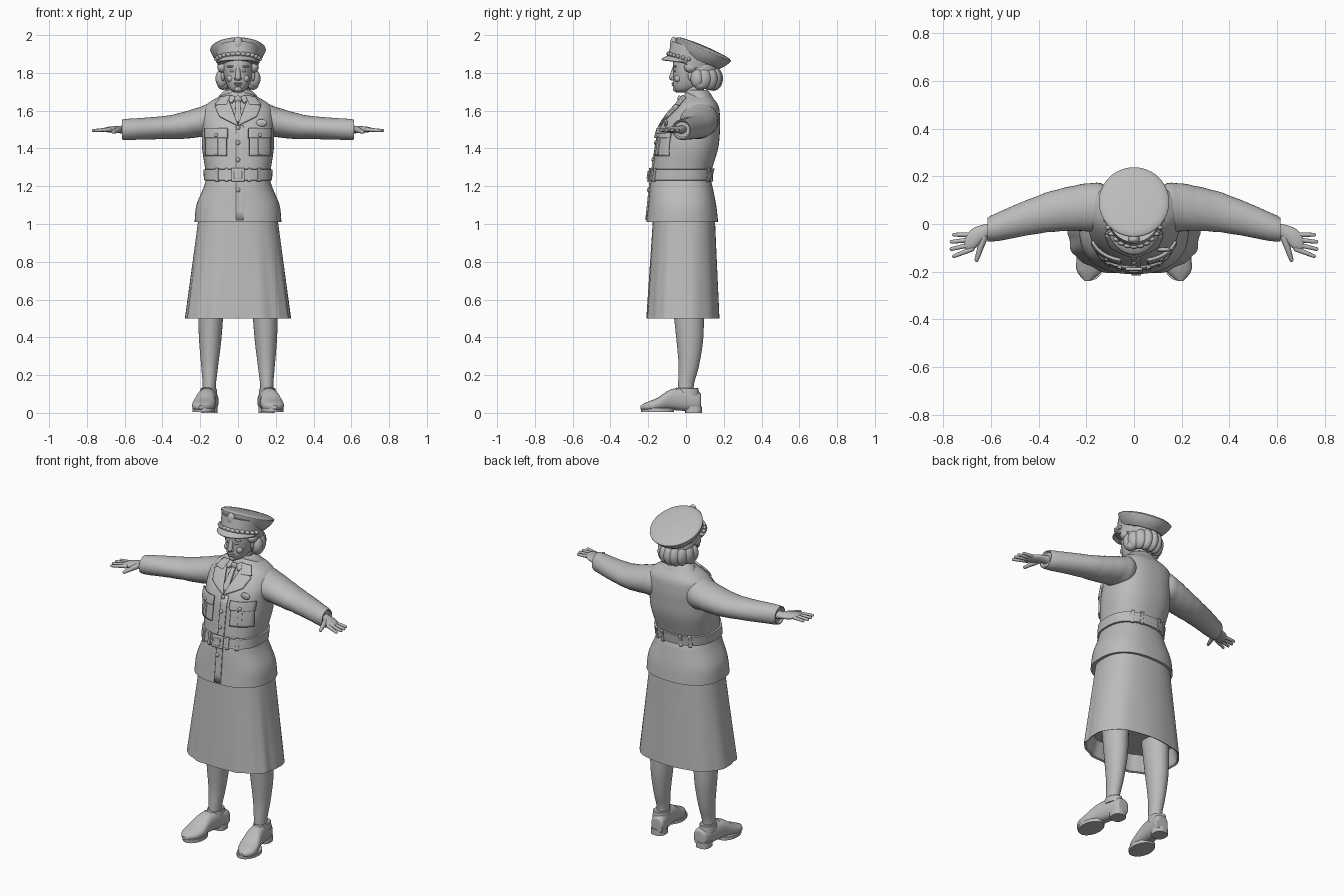
import bpy, bmesh
from math import sin, cos, pi, radians
from mathutils import Vector, Matrix

if "Cube" in bpy.data.objects:
    bpy.data.objects.remove(bpy.data.objects["Cube"])

GREY = (.5, .5, .5, 1)
grey = bpy.data.materials.new("plain grey")
grey.use_nodes = True
grey.diffuse_color = GREY
grey.node_tree.nodes["Principled BSDF"].inputs["Base Color"].default_value = GREY

AXIS_X, AXIS_Y, AXIS_Z = Matrix.Identity(3)
SPREAD = {"x": (AXIS_Y, AXIS_Z), "y": (AXIS_X, AXIS_Z), "z": (AXIS_X, AXIS_Y)}


def finish(name, bm, flip=1, thickness=0):
    for vert in bm.verts:
        vert.co.x *= flip
    bmesh.ops.recalc_face_normals(bm, faces=bm.faces)
    mesh = bpy.data.meshes.new(name)
    bm.to_mesh(mesh)
    bm.free()
    mesh.materials.append(grey)
    mesh.shade_smooth()
    mesh.set_sharp_from_angle(angle=radians(40))
    part = bpy.data.objects.new(name, mesh)
    bpy.context.scene.collection.objects.link(part)
    if thickness:
        solid = part.modifiers.new("thickness", "SOLIDIFY")
        solid.thickness, solid.offset = thickness, 0
    return part


def both(build, name, *args, **options):
    # the same part on the left and mirrored on the right
    for side, flip in (("left", 1), ("right", -1)):
        build(side + "_" + name, *args, flip=flip, **options)


def resample(rows, steps):
    # Catmull-Rom interpolation between cross-section rows
    rows = [Vector(row) for row in rows]
    padded = [rows[0]] + rows + [rows[-1]]
    dense = []
    for a, b, c, d in zip(padded, padded[1:], padded[2:], padded[3:]):
        for step in range(steps):
            t = step / steps
            bend = (c - a) * t + (a * 2 - b * 5 + c * 4 - d) * t * t + (b * 3 - a - c * 3 + d) * t ** 3
            dense.append(b + bend / 2)
    return dense + [rows[-1]]


def rounded(value, fullness):
    return (1 if value >= 0 else -1) * abs(value) ** (2 / fullness)


def skin(bm, rings, closed):
    for lower, upper in zip(rings, rings[1:]):
        for k in range(0 if closed else 1, len(lower)):
            bm.faces.new((lower[k], lower[k - 1], upper[k - 1], upper[k]))


def loft(name, rows, axis="z", fullness=2, steps=4, segments=32, wave=None, flip=1):
    # each row holds a centre and the two radii across the axis
    u, v = SPREAD[axis]
    bm = bmesh.new()
    rings = []
    for x, y, z, ru, rv in resample(rows, steps):
        ring = []
        for k in range(segments):
            angle = 2 * pi * k / segments
            grow = wave(x, z, angle) if wave else 1
            offset = u * ru * rounded(cos(angle), fullness) + v * rv * rounded(sin(angle), fullness)
            ring.append(bm.verts.new(Vector((x, y, z)) + offset * grow))
        rings.append(ring)
    skin(bm, rings, True)
    bm.faces.new(rings[0])
    bm.faces.new(rings[-1])
    return finish(name, bm, flip)


def hull(z, width, front, back):
    return 0, (back - front) / 2, z, width, (front + back) / 2


def blob(name, location, radii, flip=1):
    bm = bmesh.new()
    matrix = Matrix.Translation(location) @ Matrix.Diagonal((*radii, 1))
    bmesh.ops.create_uvsphere(bm, u_segments=20, v_segments=12, radius=1, matrix=matrix)
    return finish(name, bm, flip)


def capsule(name, start, end, start_radius, end_radius, flip=1):
    # tapered rod with round ends
    start, end = Vector(start), Vector(end)
    bm = bmesh.new()
    bmesh.ops.create_uvsphere(bm, u_segments=16, v_segments=12, radius=1)
    turn = (end - start).to_track_quat("Z", "Y")
    for vert in bm.verts:
        far = vert.co.z > .01
        vert.co = (end if far else start) + turn @ vert.co * (end_radius if far else start_radius)
    return finish(name, bm, flip)


JACKET = [hull(*row) for row in (
    (1.01, .23, .21, .17), (1.1, .22, .2, .16), (1.2, .18, .19, .14), (1.26, .17, .18, .13),
    (1.4, .19, .16, .17), (1.5, .19, .14, .18), (1.57, .19, .1, .18), (1.63, .17, .05, .17),
    (1.68, .09, .01, .13), (1.7, .05, 0, .1))]
JACKET_SECTIONS = resample(JACKET, 8)
JACKET_FULLNESS = 2.4


def section(z):
    for below, above in zip(JACKET_SECTIONS, JACKET_SECTIONS[1:]):
        if z <= above.z:
            return below.lerp(above, (z - below.z) / (above.z - below.z))


def on_jacket(x, z, lift, back=False):
    _, centre, _, width, depth = section(z)
    across = min(abs(x) / width, .97)
    reach = depth * (1 - across ** JACKET_FULLNESS) ** (1 / JACKET_FULLNESS) + lift
    return Vector((x, centre + (reach if back else -reach), z))


def panel(name, corners, lift=.005, back=False, flip=1):
    # four (x, z) corners laid on the jacket and thickened
    a, b, c, d = (Vector(corner) for corner in corners)
    cells = 10
    bm = bmesh.new()
    grid = []
    for i in range(cells + 1):
        line = [a.lerp(b, j / cells).lerp(d.lerp(c, j / cells), i / cells) for j in range(cells + 1)]
        grid.append([bm.verts.new(on_jacket(*spot, lift, back)) for spot in line])
    skin(bm, grid, False)
    return finish(name, bm, flip, .012)


def box(x, z, width, height):
    left, right, low, high = x - width / 2, x + width / 2, z - height / 2, z + height / 2
    return (left, low), (right, low), (right, high), (left, high)


# Jacket, collar and belt
loft("jacket", JACKET, fullness=JACKET_FULLNESS, steps=6, segments=64)
loft("jacket_collar", [hull(*row) for row in (
    (1.64, .13, -.02, .16), (1.69, .09, 0, .13), (1.71, .06, 0, .11), (1.66, .05, 0, .09))])
BELT_HEIGHT = 1.26
belt_rows = []
for rise, grow in ((-.03, 0), (-.028, .01), (.028, .01), (.03, 0)):
    x, y, z, width, depth = section(BELT_HEIGHT + rise)
    belt_rows.append((x, y, z, width + grow, depth + grow))
loft("belt", belt_rows, fullness=JACKET_FULLNESS, steps=1, segments=64)
panel("buckle", box(0, BELT_HEIGHT, .07, .07), .014)
panel("buckle_plate", box(0, BELT_HEIGHT, .04, .04), .02)
for x in (.06, .11):
    both(panel, "front_belt_loop", box(x, BELT_HEIGHT, .016, .07), lift=.011)
    both(panel, "back_belt_loop", box(x, BELT_HEIGHT, .016, .07), lift=.011, back=True)
panel("placket", box(.01, 1.27, .04, .5), .001)
for z in (1.18, 1.34, 1.43, 1.51):
    blob("jacket_button", on_jacket(0, z, .007), (.012, .007, .012))

# Lapels, breast pockets, shirt and tie
panel("tie", ((-.01, 1.67), (.01, 1.67), (.02, 1.54), (-.02, 1.54)))
blob("tie_knot", on_jacket(0, 1.66, .01), (.02, .01, .02))
both(panel, "lapel", ((.05, 1.66), (.12, 1.62), (.1, 1.57), (0, 1.52)), lift=.008)
both(panel, "collar_leaf", ((.04, 1.68), (.09, 1.67), (.12, 1.63), (.06, 1.63)), lift=.01)
both(panel, "shirt_collar", ((.01, 1.67), (.04, 1.68), (.05, 1.65), (.03, 1.64)))
both(panel, "pocket", box(.115, 1.42, .11, .12))
both(panel, "pocket_pleat", box(.115, 1.42, .02, .11), lift=.011)
both(panel, "pocket_flap", box(.115, 1.48, .12, .05), lift=.015)
both(blob, "pocket_button", on_jacket(.115, 1.47, .02), (.01, .01, .01))
blob("chest_badge", on_jacket(.125, 1.535, .01), (.03, .01, .02))


# Skirt with soft pleats, hollow at the hem
def pleats(x, z, angle):
    drop = max(0, 1.05 - z)
    return 1 + .02 * drop * (sin(9 * angle) + cos(16 * angle) * (sin(angle) < 0))


skirt_rows = [hull(1.1 - .6 * t, .2 + .08 * t, .17 + .04 * t, .15 + .025 * t) for t in (k / 8 for k in range(9))]
skirt_rows += [hull(.505, .27, .2, .165), hull(.6, .25, .18, .15)]
loft("skirt", skirt_rows, fullness=2.5, steps=1, segments=96, wave=pleats)

# Neck and head
capsule("neck", (0, .05, 1.64), (0, .04, 1.76), .055, .05)
loft("head", [hull(*row) for row in (
    (1.695, .01, .05, 0), (1.71, .04, .06, .04), (1.74, .06, .07, .1), (1.79, .075, .067, .12),
    (1.84, .08, .07, .14), (1.89, .08, .06, .14))], fullness=2.2)
capsule("nose", (0, -.075, 1.775), (0, -.06, 1.83), .015, .01)
both(blob, "nostril", (.01, -.07, 1.77), (.01, .01, .01))
blob("upper_lip", (0, -.067, 1.745), (.024, .01, .005))
blob("lower_lip", (0, -.066, 1.735), (.02, .01, .006))
blob("chin", (0, -.055, 1.715), (.02, .015, .015))
both(blob, "eye", (.03, -.057, 1.81), (.014, .01, .007))
both(blob, "brow", (.034, -.058, 1.834), (.025, .01, .006))
both(blob, "cheek", (.04, -.042, 1.77), (.02, .02, .02))
both(blob, "ear", (.08, .03, 1.785), (.01, .02, .03))

# Hair rolled around the nape
blob("hair", (0, .08, 1.82), (.1, .09, .075))
for k in range(9):
    angle = pi * k / 8
    swell = .015 * sin(angle)
    blob("hair_curl", (.085 * cos(angle), .06 + .085 * sin(angle), 1.77), (.034, .036 + swell, .05 + swell))
both(blob, "temple_wave", (.08, .025, 1.83), (.03, .035, .03))
both(blob, "low_curl", (.08, .075, 1.74), (.03, .035, .03))

# Peaked cap, tilted back
band = loft("cap_band", [(0, 0, z, r, r + .02) for z, r in ((-.065, .108), (.03, .115))], steps=2)
band.location, band.rotation_euler.x = (0, .043, 1.9), radians(-17)
crown_profile = ((-.055, .11), (-.03, .13), (0, .145), (.01, .145), (.02, .12), (.025, .06), (.027, .01))
crown = loft("cap_crown", [(0, 0, z, r, r * 1.07) for z, r in crown_profile], segments=48)
crown.location, crown.rotation_euler.x = (0, .09, 1.917), radians(-23)

# Visor, braid and badge follow the front of the band
FRONT_ARC = [pi * (1.06 + .88 * k / 24) for k in range(25)]
bm = bmesh.new()
arcs = []
for t in (k / 6 for k in range(7)):
    arcs.append([bm.verts.new(((.104 + .012 * t) * cos(angle), .03 + (.105 + .052 * t) * sin(angle),
                               1.85 - (.04 - .02 * t * t) * sin(angle))) for angle in FRONT_ARC])
skin(bm, arcs, False)
finish("cap_visor", bm, thickness=.01)
for angle in FRONT_ARC[::2]:
    blob("cap_braid", (.114 * cos(angle), .04 + .134 * sin(angle), 1.866 - .036 * sin(angle)), (.016, .01, .011))
blob("cap_badge", (0, -.065, 1.95), (.026, .02, .042))


# Sleeves and hands
def creases(x, z, angle):
    return 1 + .012 * sin(85 * x + 2 * cos(angle))


both(loft, "sleeve", (
    (.08, .07, 1.55, .07, .07), (.14, .07, 1.55, .1, .09), (.2, .07, 1.54, .1, .08), (.3, .06, 1.52, .09, .07),
    (.4, .04, 1.51, .08, .06), (.6, -.02, 1.5, .055, .055), (.605, -.02, 1.5, .04, .04)), "x", wave=creases)
both(loft, "hand", (
    (.57, -.02, 1.5, .03, .03), (.62, -.03, 1.5, .03, .02), (.67, -.06, 1.5, .045, .017),
    (.7, -.075, 1.5, .035, .012), (.71, -.08, 1.5, .02, .006)), "x")
for k, finger in enumerate(("little", "ring", "middle", "index")):
    tip = (.77 - .01 * abs(k - 1.5), -.045 - .03 * k, 1.495)
    both(capsule, finger + "_finger", (.68, -.045 - .02 * k, 1.5), tip, .011, .008)
both(capsule, "thumb", (.63, -.055, 1.5), (.66, -.15, 1.487), .017, .009)

# Legs and laced shoes
both(loft, "leg", [(.155 - .02 * z, y, z, r, r * 1.2) for z, r, y in (
    (.6, .07, .01), (.4, .06, .02), (.25, .045, .015), (.15, .035, 0), (.08, .035, 0))])


def toed_out(y):
    return .155 - .17 * y


both(loft, "shoe", [(toed_out(y), y, z, width, height) for y, z, width, height in (
    (.08, .06, .02, .03), (.07, .06, .04, .05), (0, .07, .045, .06), (-.08, .07, .05, .055),
    (-.15, .045, .06, .035), (-.2, .035, .05, .025), (-.24, .03, .01, .01))], "y", fullness=2.4)
both(loft, "shoe_opening", [(.156, .01, z, r, r * 1.3) for z, r in ((.09, .046), (.128, .043), (.13, .036))], steps=2)
both(loft, "heel", [(.15, .04, z, .042, .044) for z in (0, .035)], fullness=2.6, steps=1)
both(loft, "sole", [(.182, -.15, z, .06, .087) for z in (.005, .025)], steps=1)
for k in range(3):
    y = -.05 - .026 * k
    both(blob, "lace", (toed_out(y), y, .127 - .011 * k), (.027, .007, .007))
